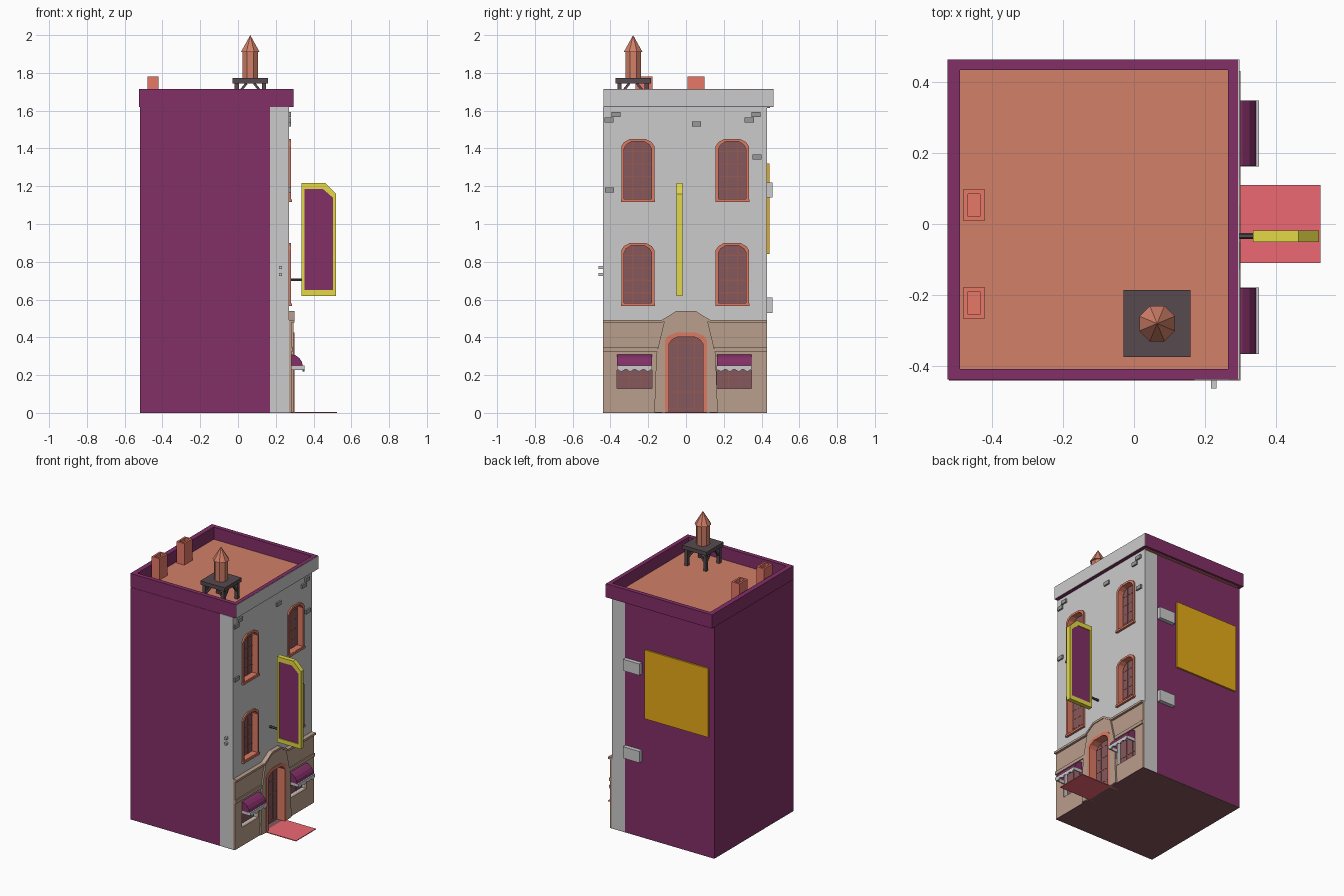
import bpy, bmesh, math
from mathutils import Matrix, Vector, Color

if "Cube" in bpy.data.objects:
    bpy.data.objects.remove(bpy.data.objects["Cube"])

# display colours, turned into linear values for the materials
COL = dict(purple=(.515, .185, .405), roof=(.82, .50, .41), brick=(.90, .47, .41), tan=(.73, .62, .55),
           frame=(.86, .48, .39), glass=(.52, .34, .36), bar=(.60, .36, .30), yellow=(.89, .85, .27),
           gold=(.90, .67, .09), red=(.93, .41, .45), dark=(.34, .29, .31), stone=(.60, .60, .60))
MATS = {}
for n, c in COL.items():
    MATS[n] = bpy.data.materials.new(n)
    MATS[n].diffuse_color = (*Color(c).from_srgb_to_scene_linear(), 1)


def finish(name, me, col):
    ob = bpy.data.objects.new(name, me)
    bpy.context.collection.objects.link(ob)
    me.materials.clear()
    if col:
        me.materials.append(MATS[col])
    return ob


def box(name, x, y, z, col=None):
    bm = bmesh.new()
    size = Vector((x[1] - x[0], y[1] - y[0], z[1] - z[0]))
    mid = Vector((x[0] + x[1], y[0] + y[1], z[0] + z[1])) / 2
    bmesh.ops.create_cube(bm, size=1, matrix=Matrix.Translation(mid) @ Matrix.Diagonal((*size, 1)))
    me = bpy.data.meshes.new(name)
    bm.to_mesh(me)
    bm.free()
    return finish(name, me, col)


AXES = {'x': Matrix(((0, 0, 1), (1, 0, 0), (0, 1, 0))),
        'y': Matrix(((1, 0, 0), (0, 0, -1), (0, 1, 0))), 'z': Matrix.Identity(3)}


def profile(name, loops, axis, a, b, col=None):
    """Extrude a flat outline (later loops are holes) along an axis from a to b."""
    cu = bpy.data.curves.new(name, 'CURVE')
    cu.dimensions, cu.fill_mode, cu.extrude = '2D', 'BOTH', (b - a) / 2
    for pts in loops:
        sp = cu.splines.new('POLY')
        sp.points.add(len(pts) - 1)
        for p, q in zip(sp.points, pts):
            p.co = (q[0], q[1], 0, 1)
        sp.use_cyclic_u, sp.use_smooth = True, False
    tmp = bpy.data.objects.new("tmp", cu)
    bpy.context.collection.objects.link(tmp)
    dg = bpy.context.evaluated_depsgraph_get()
    me = bpy.data.meshes.new_from_object(tmp.evaluated_get(dg))
    bpy.data.objects.remove(tmp)
    off = Vector((0, 0, 0))
    off['xyz'.index(axis)] = (a + b) / 2
    me.transform(Matrix.Translation(off) @ AXES[axis].to_4x4())
    bm = bmesh.new()
    bm.from_mesh(me)
    bmesh.ops.remove_doubles(bm, verts=bm.verts, dist=1e-5)
    bmesh.ops.recalc_face_normals(bm, faces=bm.faces)
    for f in bm.faces:
        f.smooth = False
    bm.to_mesh(me)
    bm.free()
    me.name = name
    return finish(name, me, col)


def rod(name, p, q, r, col, sides=4, r2=None):
    p, q = Vector(p), Vector(q)
    d = q - p
    bm = bmesh.new()
    rot = d.to_track_quat('Z', 'Y').to_matrix().to_4x4() @ Matrix.Rotation(math.pi / sides, 4, 'Z')
    bmesh.ops.create_cone(bm, cap_ends=True, segments=sides, radius1=r, radius2=r if r2 is None else r2,
                          depth=d.length, matrix=Matrix.Translation((p + q) / 2) @ rot)
    me = bpy.data.meshes.new(name)
    bm.to_mesh(me)
    bm.free()
    return finish(name, me, col)


def rect(a0, a1, b0, b1):
    return [(a0, b0), (a0, b1), (a1, b1), (a1, b0)]


def arch(y, w, z0, z1):
    """Opening with a clipped round head, from bottom left over to bottom right."""
    left = [(-w, z0), (-w, z1 - .038), (-w * .84, z1 - .017), (-w * .48, z1)]
    return [(y + a, b) for a, b in left] + [(y - a, b) for a, b in reversed(left)]


WINDOWS = [(y, z) for y in (-.255, .245) for z in (.57, 1.12)]
SHOPS = (-.272, .255)
door = arch(0, .11, 0, .425)
shop_holes = [rect(y - .092, y + .092, .13, .31) for y in SHOPS]

# main walls, grey front slab with openings, underside
box("walls", (-.52, .17), (-.44, .43), (.003, 1.62), 'purple')
box("underside", (-.52, .284), (-.44, .43), (0, .003), 'glass')
front = [(-.44, .003)] + door + [(.43, .003), (.43, 1.62), (-.44, 1.62)]
profile("front_wall", [front] + [arch(y, .0875, z, z + .33) for y, z in WINDOWS] + shop_holes, 'x', .17, .27)

# roof, parapet with grey front band, chimneys
box("roof", (-.50, .27), (-.42, .445), (1.615, 1.63), 'roof')
profile("parapet", [rect(-.525, .293, -.438, .463), rect(-.49, .265, -.408, .433)], 'z', 1.62, 1.715, 'purple')
box("parapet_front", (.29, .296), (-.438, .463), (1.622, 1.713))
for y in (.053, -.222):
    profile("chimney", [rect(-.48, -.42, y - .045, y + .045), rect(-.467, -.433, y - .032, y + .032)],
            'z', 1.62, 1.78, 'brick')
    box("chimney_core", (-.47, -.43), (y - .035, y + .035), (1.62, 1.74), 'brick')

# water tower
tx, ty = .065, -.28
box("tower_platform", (tx - .094, tx + .094), (ty - .094, ty + .094), (1.745, 1.772), 'dark')
C = [(-1, -1), (1, -1), (1, 1), (-1, 1)]
for i, (a, b) in enumerate(C):
    c, d = C[(i + 1) % 4]
    box("tower_leg", (tx + a * .072 - .011, tx + a * .072 + .011), (ty + b * .072 - .011, ty + b * .072 + .011),
        (1.625, 1.75), 'dark')
    for e, f in ((a, b), (c, d)):
        m = ((a + c) / 2 * .072, (b + d) / 2 * .072)
        rod("tower_brace", (tx + e * .072, ty + f * .072, 1.68),
            (tx + m[0] + e * .02 * (a != c), ty + m[1] + f * .02 * (b != d), 1.745), .009, 'dark')
rod("tower_tank", (tx, ty, 1.772), (tx, ty, 1.915), .044, 'roof', 8)
rod("tower_cap", (tx, ty, 1.91), (tx, ty, 2.0), .054, 'roof', 8, 0)

# upper windows
for y, z in WINDOWS:
    profile("window_frame", [arch(y, .0875, z, z + .33), arch(y, .073, z + .012, z + .316)], 'x', .225, .28, 'frame')
    box("window_sill", (.26, .286), (y - .09, y + .09), (z - .004, z + .01), 'frame')
    profile("window_glass", [arch(y, .08, z + .006, z + .324)], 'x', .22, .236, 'glass')
    for s in (-.027, .027):
        box("window_bar_upright", (.23, .238), (y + s - .003, y + s + .003), (z + .01, z + .315), 'bar')
    for k in range(1, 5):
        box("window_bar_cross", (.23, .2375), (y - .076, y + .076), (z + k * .066 - .003, z + k * .066 + .003), 'bar')

# stone ground floor, doorway surround and mouldings
surround = [(-.168, .003), (-.157, .31), (-.115, .485), (-.05, .54)]
surround += [(-a, b) for a, b in reversed(surround)]
base = [(-.44, .003)] + door + [(.43, .003), (.43, .485), (-.44, .485)]
profile("stone_base", [base] + shop_holes, 'x', .268, .284, 'tan')
profile("door_surround", [surround + door[::-1]], 'x', .268, .295, 'tan')
top = [(-.44, .478), (-.128, .478), (-.106, .49), (-.05, .525), (.05, .525), (.106, .49), (.128, .478), (.43, .478)]
profile("top_moulding", [top + [(a, b + .015) for a, b in reversed(top)]], 'x', .268, .300, 'tan')
for y in ((-.44, -.152), (.152, .43)):
    box("stone_band", (.27, .292), y, (.325, .348), 'tan')

# door
profile("door_frame", [door + arch(0, .09, 0, .403)[::-1]], 'x', .22, .298, 'frame')
profile("door_panel", [arch(0, .10, 0, .415)], 'x', .222, .238, 'glass')
for s in (-.045, .045):
    box("door_bar_upright", (.23, .24), (s - .003, s + .003), (.02, .395), 'bar')
for z in (.02, .11, .2, .29, .37):
    box("door_bar_cross", (.23, .2395), (-.092, .092), (z - .003, z + .003), 'bar')

# shop windows and awnings
outer = [(.28, .31), (.305, .305), (.325, .29), (.338, .27), (.344, .245)]
inner = [(.28, .303), (.302, .298), (.32, .284), (.331, .266), (.337, .245)]
for y in SHOPS:
    box("shop_glass", (.235, .25), (y - .095, y + .095), (.125, .315), 'glass')
    for s in (-.03, .03):
        box("shop_bar_upright", (.243, .252), (y + s - .002, y + s + .002), (.13, .31), 'bar')
    box("shop_bar_cross", (.243, .2515), (y - .092, y + .092), (.188, .192), 'bar')
    profile("awning", [outer + inner[::-1]], 'y', -y - .092, -y + .092, 'purple').location.y = 2 * y
    for s in (-.092, .086):
        end = profile("awning_end", [outer + [(.28, .245)]], 'y', -.003, .003, 'purple')
        end.location.y = y + s + .003
        box("awning_side_trim", (.28, .347), (y + s - .001, y + s + .007), (.228, .248))
    wave = [(y - .093 + .186 * i / 24, .225 + .006 * math.cos(i * math.pi / 3)) for i in range(25)]
    profile("awning_valance", [wave + [(y + .093, .25), (y - .093, .25)]], 'x', .342, .352)

# loose bricks on the facade
for y, z in ((-.37, 1.58), (-.408, 1.55), (.055, 1.53), (.37, 1.58), (.335, 1.55), (.377, 1.355), (-.406, 1.18)):
    box("facade_brick", (.265, .281), (y - .024, y + .024), (z - .013, z + .013), 'stone')

# hanging sign
sign = [(.335, .62), (.335, 1.218), (.462, 1.218), (.52, 1.16), (.52, .62)]
hole = [(.352, .65), (.352, 1.185), (.45, 1.185), (.502, 1.14), (.502, .65)]
profile("sign_frame", [sign, hole], 'y', -.05, -.018, 'yellow')
profile("sign_panel", [hole], 'y', -.044, -.024, 'purple')
rod("sign_bracket", (.26, -.034, .705), (.345, -.034, .705), .008, 'dark', 6)

# billboard, wall brackets, side knobs and carpet
box("billboard", (-.48, .01), (.425, .442), (.84, 1.32), 'gold')
for z in (1.14, .53):
    box("side_block", (.04, .165), (.42, .458), (z, z + .08))
for z in (.733, .77):
    box("side_knob", (.217, .232), (-.463, -.435), (z - .008, z + .008))
box("carpet", (.28, .525), (-.11, .11), (0, .005), 'red')

for m in bpy.data.materials:
    if m.users and not m.is_grease_pencil:
        m.use_nodes = True
        m.node_tree.nodes["Principled BSDF"].inputs["Base Color"].default_value = m.diffuse_color
